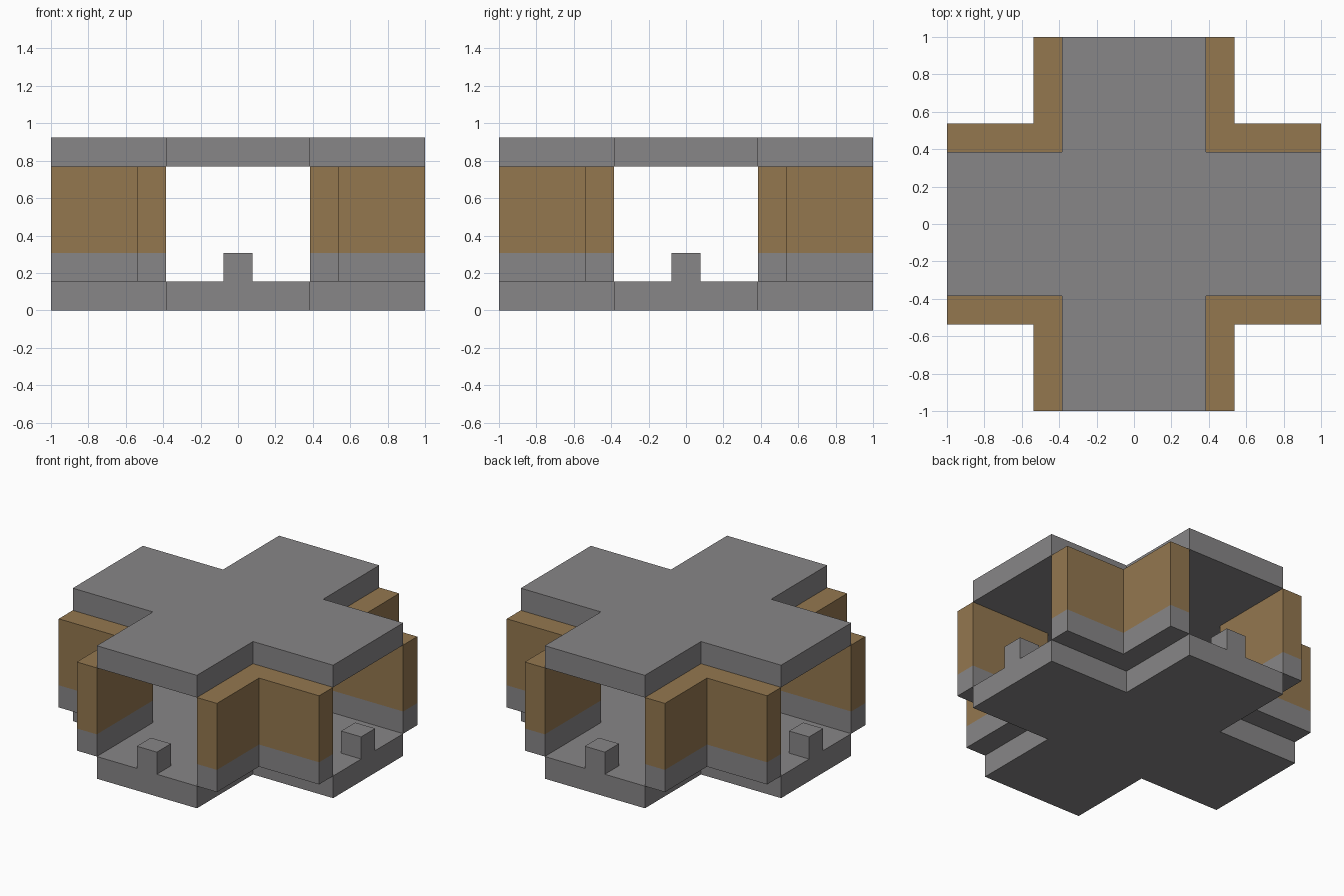
import bpy
import bmesh

default_cube = bpy.data.objects.get("Cube")
if default_cube:
    bpy.data.objects.remove(default_cube, do_unlink=True)

U = 2 / 13            # one block of the modular grid
HALF, END = 2.5, 6.5  # half width and reach of each corridor, in blocks


def material(name, color):
    mat = bpy.data.materials.new(name)
    mat.use_nodes = True
    mat.diffuse_color = color
    mat.node_tree.nodes["Principled BSDF"].inputs["Base Color"].default_value = color
    return mat


stone = material("stone grey", (0.245, 0.238, 0.242, 1))
wood = material("wood brown", (0.295, 0.185, 0.078, 1))


def prism(name, outline, levels, mats):
    """Extrude an outline through levels; each band takes the next material."""
    bm = bmesh.new()
    rings = [[bm.verts.new((x * U, y * U, z * U)) for x, y in outline] for z in levels]
    n = len(outline)
    bm.faces.new(rings[0])
    bm.faces.new(rings[-1]).material_index = len(mats) - 1
    for band, (low, high) in enumerate(zip(rings, rings[1:])):
        for i in range(n):
            j = (i + 1) % n
            face = bm.faces.new((low[i], low[j], high[j], high[i]))
            face.material_index = band
    bmesh.ops.recalc_face_normals(bm, faces=bm.faces)
    mesh = bpy.data.meshes.new(name)
    bm.to_mesh(mesh)
    bm.free()
    for mat in mats:
        mesh.materials.append(mat)
    obj = bpy.data.objects.new(name, mesh)
    bpy.context.collection.objects.link(obj)
    return obj


def rotate_quarters(points, turns):
    for _ in range(turns):
        points = [(-y, x) for x, y in points]
    return points


# Cross-shaped floor and roof slabs
arm = [(HALF, -END), (HALF, -HALF), (END, -HALF)]
cross = [p for k in range(4) for p in rotate_quarters(arm, k)]
prism("floor", cross, (0, 1), [stone])
prism("roof", cross, (5, 6), [stone])

# L-shaped corner walls with a stone base, and a short post at each opening
OUT = HALF + 1
corner = [(HALF, HALF), (END, HALF), (END, OUT), (OUT, OUT), (OUT, END), (HALF, END)]
post = [(-0.5, -END), (0.5, -END), (0.5, 1 - END), (-0.5, 1 - END)]
wall_names = ("back_left", "back_right", "front_right", "front_left")
post_names = ("front", "left", "back", "right")
for k in range(4):
    prism(wall_names[k] + "_wall", rotate_quarters(corner, k), (1, 2, 5), [stone, wood])
    prism(post_names[k] + "_post", rotate_quarters(post, k), (1, 2), [stone])
